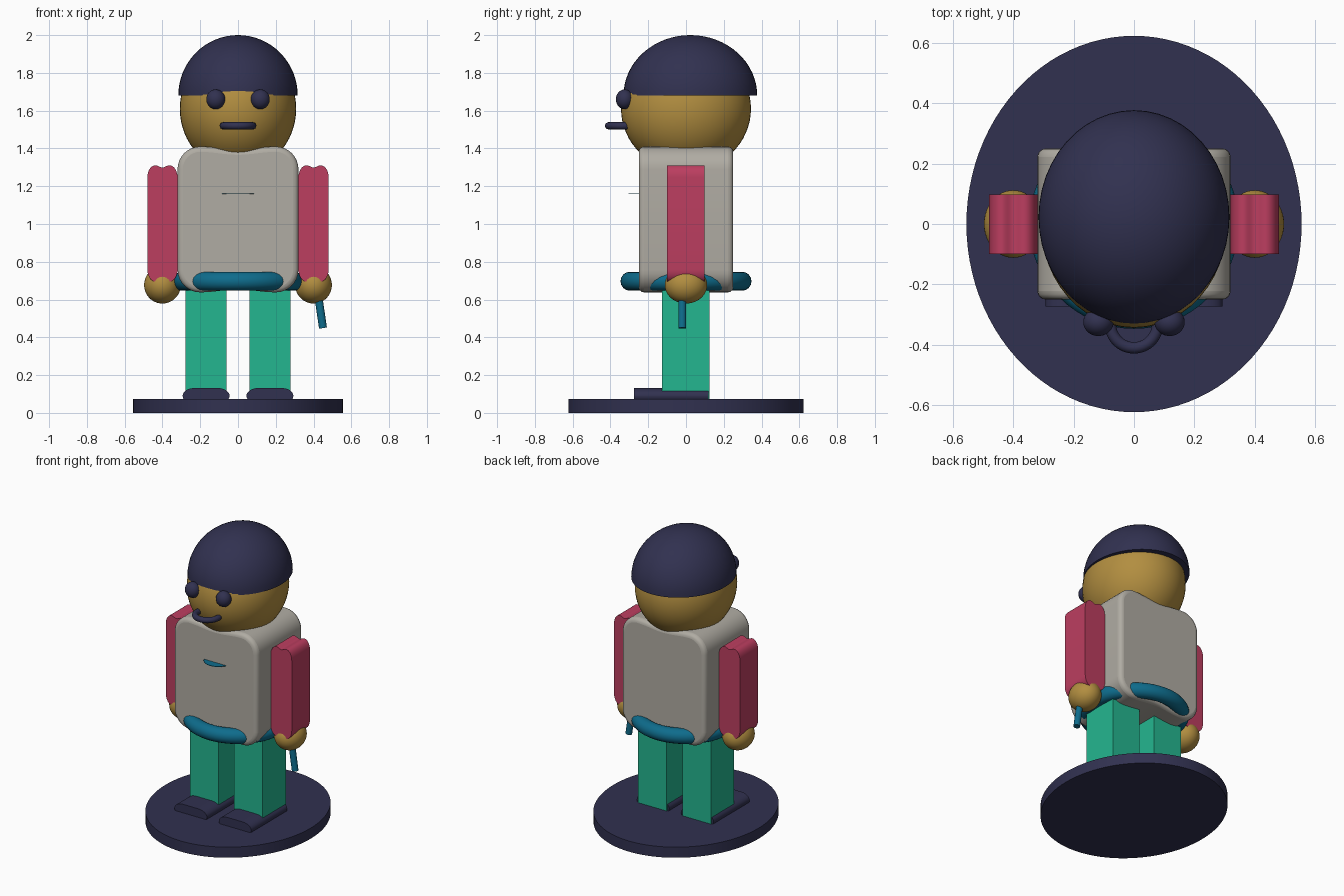
import bpy, bmesh, math
from mathutils import Matrix, Vector

if "Cube" in bpy.data.objects:
    bpy.data.objects.remove(bpy.data.objects["Cube"])


def material(name, r, g, b):
    lin = [((c / 255 + 0.055) / 1.055) ** 2.4 for c in (r, g, b)]
    m = bpy.data.materials.new(name)
    m.diffuse_color = (*lin, 1)
    m.use_nodes = True
    m.node_tree.nodes["Principled BSDF"].inputs["Base Color"].default_value = m.diffuse_color
    return m


NAVY = material("dark navy", 49, 49, 80)
SKIN = material("tan", 178, 142, 64)
GREY = material("warm grey", 176, 172, 163)
RED = material("crimson", 188, 62, 96)
GREEN = material("green", 36, 182, 144)
TEAL = material("teal", 14, 108, 140)


def finish(name, bm, mat, bevel=0, angle=35):
    bmesh.ops.recalc_face_normals(bm, faces=bm.faces)
    mesh = bpy.data.meshes.new(name)
    bm.to_mesh(mesh)
    bm.free()
    mesh.materials.append(mat)
    ob = bpy.data.objects.new(name, mesh)
    bpy.context.collection.objects.link(ob)
    bpy.context.view_layer.objects.active = ob
    for o in bpy.context.selected_objects:
        o.select_set(False)
    ob.select_set(True)
    if bevel:
        mod = ob.modifiers.new("rounding", 'BEVEL')
        mod.width, mod.segments = bevel, 4
        mod.limit_method, mod.angle_limit = 'ANGLE', math.radians(60)
    bpy.ops.object.shade_smooth_by_angle(angle=math.radians(angle))
    return ob


def ellipsoid(name, centre, radii, mat, dome=False):
    bm = bmesh.new()
    bmesh.ops.create_uvsphere(bm, u_segments=48, v_segments=32, radius=1)
    if dome:
        bmesh.ops.bisect_plane(bm, geom=bm.verts[:] + bm.edges[:] + bm.faces[:], dist=1e-4,
                               plane_co=(0, 0, 0), plane_no=(0, 0, -1), clear_outer=True)
        bmesh.ops.holes_fill(bm, edges=[e for e in bm.edges if e.is_boundary])
    bm.transform(Matrix.Translation(centre) @ Matrix.Diagonal((*radii, 1)))
    return finish(name, bm, mat)


def cylinder(name, a, b, rx, ry, mat, segments=64):
    a, b = Vector(a), Vector(b)
    bm = bmesh.new()
    bmesh.ops.create_cone(bm, cap_ends=True, segments=segments, radius1=1, radius2=1,
                          depth=(b - a).length)
    turn = (b - a).to_track_quat('Z', 'Y').to_matrix().to_4x4()
    if abs((b - a).normalized().z) > 0.9999:
        turn = Matrix.Identity(4)
    bm.transform(Matrix.Translation((a + b) / 2) @ turn @ Matrix.Diagonal((rx, ry, 1, 1)))
    return finish(name, bm, mat)


def box(name, x0, x1, y0, y1, z0, z1, mat):
    bm = bmesh.new()
    bmesh.ops.create_cube(bm, size=1)
    bm.transform(Matrix.Translation(((x0 + x1) / 2, (y0 + y1) / 2, (z0 + z1) / 2))
                 @ Matrix.Diagonal((x1 - x0, y1 - y0, z1 - z0, 1)))
    return finish(name, bm, mat)


def torus(name, centre, major, minor, mat):
    bm = bmesh.new()
    n, k = 64, 16
    rings = []
    for i in range(n):
        a = 2 * math.pi * i / n
        ring = []
        for j in range(k):
            b = 2 * math.pi * j / k
            r = major + minor * math.cos(b)
            ring.append(bm.verts.new((centre[0] + r * math.cos(a), centre[1] + r * math.sin(a),
                                      centre[2] + minor * math.sin(b))))
        rings.append(ring)
    for i in range(n):
        p, q = rings[i], rings[(i + 1) % n]
        for j in range(k):
            bm.faces.new((p[j], q[j], q[(j + 1) % k], p[(j + 1) % k]))
    return finish(name, bm, mat, angle=60)


def slab(name, cx, cz, hw, hh, y0, y1, rx, rz, dip, mat, bevel=0):
    """Rounded outline in the front plane, sagging by dip mid top and bottom, extruded in depth."""
    steps = 8
    quarter = []  # from the side edge round to the middle of the top
    for i in range(steps + 1):
        a = math.pi / 2 * i / steps
        quarter.append((hw - rx + rx * math.cos(a), hh - rz + rz * math.sin(a)))
    span = hw - rx
    for i in range(1, 7):
        t = i / 6
        quarter.append((span * (1 - t), hh - dip * (1 - math.cos(math.pi * t)) / 2))
    back = quarter[-2::-1]
    top = quarter + [(-x, z) for x, z in back]
    outline = top + [(-x, -z) for x, z in top]
    bm = bmesh.new()
    front = [bm.verts.new((cx + x, y0, cz + z)) for x, z in outline]
    rear = [bm.verts.new((cx + x, y1, cz + z)) for x, z in outline]
    n = len(outline)
    bm.faces.new(front)
    bm.faces.new(rear)
    for i in range(n):
        j = (i + 1) % n
        bm.faces.new((front[i], front[j], rear[j], rear[i]))
    return finish(name, bm, mat, bevel)


# Stand
cylinder("stand", (0, 0, 0), (0, 0, 0.073), 0.555, 0.623, NAVY, 96)

# Torso, belt and chest badge
slab("torso", 0, 1.024, 0.32, 0.386, -0.25, 0.25, 0.12, 0.12, 0.016, GREY, bevel=0.028)
torus("belt", (0, 0, 0.697), 0.297, 0.05, TEAL)
cylinder("chest_badge", (0, -0.213, 1.159), (0, -0.213, 1.162), 0.092, 0.092, TEAL)

# Head, cap and mouth
ellipsoid("head", (0, 0, 1.61), (0.308, 0.344, 0.33), SKIN)
ellipsoid("cap", (0, 0.023, 1.68), (0.316, 0.354, 0.32), NAVY, dome=True)
torus("mouth", (0, -0.332, 1.52), 0.078, 0.019, NAVY)

# Paired parts
for side, s in (("left", -1), ("right", 1)):
    ellipsoid(side + "_eye", (s * 0.118, -0.325, 1.66), (0.05, 0.046, 0.052), NAVY)
    slab(side + "_arm", s * 0.4, 1.003, 0.08, 0.308, -0.1, 0.098, 0.043, 0.065, 0.012, RED)
    ellipsoid(side + "_hand", (s * 0.4, 0, 0.677), (0.097, 0.112, 0.098), SKIN)
    xs = sorted((s * 0.06, s * 0.278))
    box(side + "_leg", *xs, -0.128, 0.125, 0.07, 0.72, GREEN)
    slab(side + "_shoe", s * 0.169, 0.09, 0.124, 0.042, -0.274, 0.118, 0.065, 0.055 * 0.75,
         0, NAVY)

# Short stick held in one hand
cylinder("stick", (0.413, -0.02, 0.7), (0.45, -0.02, 0.449), 0.021, 0.021, TEAL, 24)
